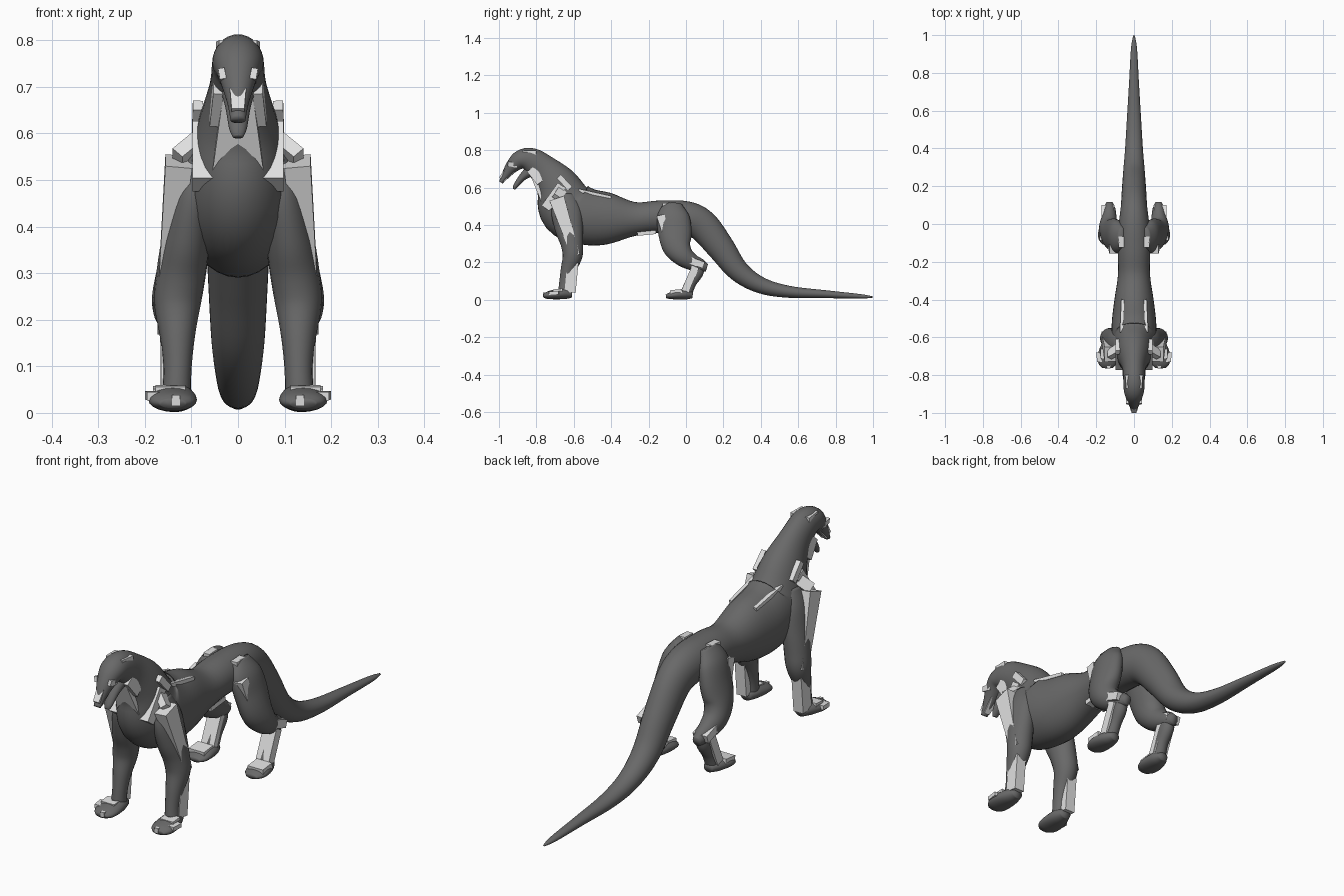
import bpy, bmesh, math
from mathutils import Vector


def material(name, v):
    m = bpy.data.materials.new(name)
    m.diffuse_color = (v, v, v, 1)
    return m


HIDE = material("dark grey hide", 0.14)
BONE = material("light grey bone", 0.75)


def finish(name, bm, mat, smooth):
    bmesh.ops.recalc_face_normals(bm, faces=bm.faces)
    me = bpy.data.meshes.new(name)
    bm.to_mesh(me)
    bm.free()
    me.materials.append(mat)
    for p in me.polygons:
        p.use_smooth = smooth
    ob = bpy.data.objects.new(name, me)
    bpy.context.collection.objects.link(ob)
    return ob


def spline(a, b, c, d, t):
    return [0.5 * (2 * q + (r - p) * t + (2 * p - 5 * q + 4 * r - s) * t * t
                   + (3 * q - p - 3 * r + s) * t ** 3)
            for p, q, r, s in zip(a, b, c, d)]


def loft(name, stations, sides=24, steps=5):
    """Smooth tube through stations (x, y, z, half width, half height)."""
    n = len(stations)
    pts = []
    for i in range(n - 1):
        q = [stations[min(max(j, 0), n - 1)] for j in range(i - 1, i + 3)]
        pts += [spline(*q, k / steps) for k in range(steps)]
    pts.append(stations[-1])
    bm = bmesh.new()
    rings = []
    for i, p in enumerate(pts):
        t = (Vector(pts[min(i + 1, len(pts) - 1)][:3])
             - Vector(pts[max(i - 1, 0)][:3])).normalized()
        side = (Vector((1, 0, 0)) - t * t.x).normalized()
        up = t.cross(side)
        ring = []
        for k in range(sides):
            a = 2 * math.pi * k / sides
            ring.append(bm.verts.new(Vector(p[:3]) + side * p[3] * math.cos(a)
                                     + up * p[4] * math.sin(a)))
        rings.append(ring)
    for r, s in zip(rings, rings[1:]):
        for k in range(sides):
            j = (k + 1) % sides
            bm.faces.new((r[k], r[j], s[j], s[k]))
    bm.faces.new(rings[0])
    bm.faces.new(rings[-1])
    return finish(name, bm, HIDE, True)


def bar(name, p0, p1, width, depth, taper=1.0):
    """Flat sided bone from p0 to p1, optionally tapered."""
    p0, p1 = Vector(p0), Vector(p1)
    t = (p1 - p0).normalized()
    side = (Vector((1, 0, 0)) - t * t.x).normalized()
    up = t.cross(side)
    bm = bmesh.new()
    rings = []
    for p, s in ((p0, 1), (p1, taper)):
        rings.append([bm.verts.new(p + side * a * width * s / 2 + up * b * depth * s / 2)
                      for a, b in ((-1, -1), (1, -1), (1, 1), (-1, 1))])
    a, b = rings
    for k in range(4):
        j = (k + 1) % 4
        bm.faces.new((a[k], a[j], b[j], b[k]))
    bm.faces.new(a)
    bm.faces.new(b)
    return finish(name, bm, BONE, False)


# Head, neck, trunk and tail in one tube
loft("body", [(0,) + s for s in (
    (-0.99, 0.628, 0.016, 0.011), (-0.965, 0.665, 0.023, 0.022),
    (-0.93, 0.712, 0.038, 0.036), (-0.885, 0.748, 0.053, 0.052),
    (-0.83, 0.745, 0.056, 0.068), (-0.76, 0.695, 0.062, 0.082),
    (-0.69, 0.61, 0.088, 0.118), (-0.63, 0.49, 0.115, 0.158),
    (-0.53, 0.445, 0.118, 0.152), (-0.41, 0.435, 0.105, 0.137),
    (-0.27, 0.433, 0.085, 0.09), (-0.14, 0.445, 0.085, 0.086),
    (0.0, 0.437, 0.08, 0.09), (0.09, 0.395, 0.07, 0.085),
    (0.185, 0.28, 0.064, 0.074), (0.28, 0.155, 0.057, 0.058),
    (0.4, 0.078, 0.047, 0.044), (0.55, 0.043, 0.038, 0.032),
    (0.75, 0.03, 0.026, 0.021), (0.93, 0.019, 0.016, 0.012),
    (0.998, 0.015, 0.004, 0.004))], 32)

# Open lower jaw and snout bridge
loft("lower_jaw", [(0, -0.82, 0.70, 0.04, 0.035), (0, -0.875, 0.655, 0.027, 0.02),
                   (0, -0.91, 0.61, 0.019, 0.013), (0, -0.92, 0.592, 0.011, 0.007)], 16)
bar("snout_bridge", (0, -0.937, 0.70), (0, -0.985, 0.642), 0.038, 0.052, 0.72)

# Breast bone and throat
bar("breast_bone", (0, -0.752, 0.49), (0, -0.665, 0.612), 0.195, 0.05)
bar("throat_bone", (0, -0.735, 0.535), (0, -0.825, 0.705), 0.11, 0.08, 0.55)

for sx, tag in ((-1, "left"), (1, "right")):
    def limb(name, stations, sides=20):
        loft(f"{tag}_{name}", [(sx * s[0],) + s[1:] for s in stations], sides)

    def bone(name, p0, p1, w, d, taper=1.0):
        bar(f"{tag}_{name}", (sx * p0[0],) + p0[1:], (sx * p1[0],) + p1[1:], w, d, taper)

    # Foreleg and paw
    limb("foreleg", (
        (0.075, -0.645, 0.56, 0.03, 0.05), (0.095, -0.64, 0.48, 0.045, 0.08),
        (0.11, -0.625, 0.38, 0.052, 0.075), (0.122, -0.61, 0.30, 0.053, 0.06),
        (0.13, -0.607, 0.235, 0.05, 0.053), (0.13, -0.63, 0.16, 0.037, 0.04),
        (0.13, -0.645, 0.09, 0.03, 0.033), (0.133, -0.65, 0.025, 0.032, 0.036)))
    limb("forepaw", (
        (0.133, -0.61, 0.03, 0.025, 0.02), (0.135, -0.65, 0.033, 0.042, 0.029),
        (0.14, -0.70, 0.029, 0.052, 0.026), (0.14, -0.74, 0.024, 0.047, 0.02),
        (0.14, -0.762, 0.02, 0.028, 0.01)))
    bone("upper_arm_bone", (0.127, -0.69, 0.54), (0.157, -0.59, 0.235), 0.058, 0.082, 0.55)
    bone("shoulder_bone", (0.075, -0.66, 0.59), (0.13, -0.69, 0.545), 0.03, 0.05)
    bone("forearm_bone", (0.14, -0.605, 0.20), (0.14, -0.62, 0.04), 0.048, 0.06)
    bone("fore_ankle_plate", (0.145, -0.66, 0.05), (0.145, -0.71, 0.046), 0.065, 0.02)
    bone("fore_toe_bone", (0.185, -0.68, 0.038), (0.18, -0.73, 0.036), 0.03, 0.018)
    bone("fore_claw_plate", (0.133, -0.71, 0.03), (0.133, -0.764, 0.027), 0.018, 0.022)

    # Hind leg and paw
    limb("thigh", (
        (0.06, -0.07, 0.51, 0.025, 0.05), (0.085, -0.07, 0.45, 0.045, 0.085),
        (0.105, -0.06, 0.37, 0.05, 0.09), (0.125, -0.05, 0.29, 0.052, 0.078),
        (0.135, -0.015, 0.235, 0.05, 0.058), (0.132, 0.035, 0.20, 0.04, 0.044),
        (0.13, 0.08, 0.182, 0.032, 0.036), (0.13, 0.112, 0.172, 0.018, 0.02)))
    limb("hind_shank", (
        (0.13, 0.075, 0.20, 0.022, 0.022), (0.13, 0.06, 0.15, 0.03, 0.035),
        (0.13, 0.025, 0.09, 0.028, 0.03), (0.133, 0.0, 0.03, 0.031, 0.032)))
    limb("hind_paw", (
        (0.133, 0.035, 0.025, 0.022, 0.017), (0.135, 0.0, 0.029, 0.04, 0.027),
        (0.14, -0.05, 0.027, 0.05, 0.025), (0.14, -0.085, 0.022, 0.045, 0.018),
        (0.14, -0.107, 0.018, 0.026, 0.01)))
    bone("shank_bone", (0.135, 0.05, 0.175), (0.135, -0.005, 0.045), 0.064, 0.04)
    bone("hock_plate", (0.138, 0.02, 0.212), (0.138, 0.095, 0.185), 0.07, 0.036)
    bone("hind_ankle_plate", (0.145, -0.02, 0.047), (0.145, -0.085, 0.04), 0.075, 0.022)
    bone("thigh_bone", (0.108, -0.135, 0.45), (0.126, -0.105, 0.33), 0.045, 0.045, 0.6)
    bone("hip_bone", (0.068, -0.125, 0.505), (0.068, -0.065, 0.508), 0.03, 0.024)

    # Ridges along the back, belly edge and face
    bone("back_ridge", (0.066, -0.575, 0.585), (0.06, -0.40, 0.548), 0.018, 0.018, 0.8)
    bone("neck_ridge", (0.086, -0.68, 0.66), (0.088, -0.62, 0.595), 0.022, 0.03)
    bone("belly_ridge", (0.03, -0.26, 0.352), (0.03, -0.16, 0.362), 0.04, 0.02)
    bone("eye", (0.036, -0.925, 0.735), (0.032, -0.93, 0.712), 0.014, 0.05)
    bone("brow", (0.03, -0.87, 0.79), (0.036, -0.80, 0.787), 0.022, 0.02)
    bone("cheek", (0.042, -0.83, 0.70), (0.05, -0.775, 0.63), 0.022, 0.05)
